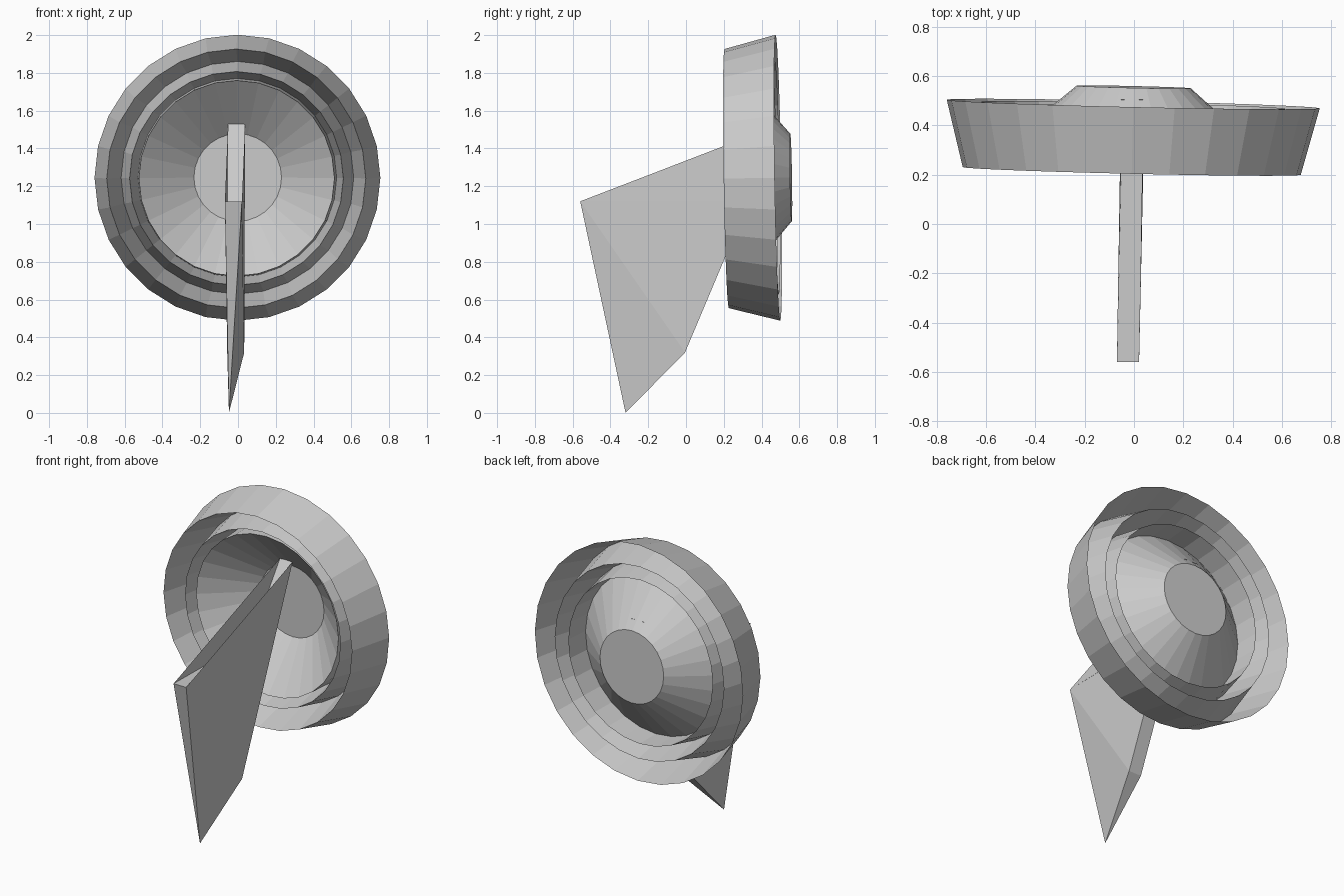
import bpy, bmesh, math
from mathutils import Vector

cube = bpy.data.objects.get("Cube")
if cube:
    bpy.data.objects.remove(cube, do_unlink=True)

grey = bpy.data.materials.new("plain grey")
grey.use_nodes = True
COLOUR = (0.6, 0.6, 0.6, 1)
grey.diffuse_color = COLOUR
grey.node_tree.nodes["Principled BSDF"].inputs["Base Color"].default_value = COLOUR


def add_object(name, bm):
    mesh = bpy.data.meshes.new(name)
    bm.to_mesh(mesh)
    bm.free()
    mesh.materials.append(grey)
    obj = bpy.data.objects.new(name, mesh)
    bpy.context.collection.objects.link(obj)
    return obj


# Corrugated dish: a thin sheet spun from (radius, depth) points, rim to hub
SIDES = 28
RIM_Y = 0.487
profile = [(0.757, 0.487), (0.686, 0.215), (0.616, 0.482), (0.566, 0.265),
           (0.526, 0.47), (0.518, 0.31), (0.232, 0.556)]
axis = Vector((0.023, 1, 0.0166)).normalized()
tilt = Vector((0, 1, 0)).rotation_difference(axis)
centre = Vector((-0.003, RIM_Y, 1.245))

bm = bmesh.new()
rings = []
for radius, depth in profile:
    ring = []
    for i in range(SIDES):
        a = math.tau * i / SIDES
        local = Vector((radius * math.sin(a), depth - RIM_Y, radius * math.cos(a)))
        ring.append(bm.verts.new(centre + tilt @ local))
    rings.append(ring)
for outer, inner in zip(rings, rings[1:]):
    for i in range(SIDES):
        j = (i + 1) % SIDES
        bm.faces.new((outer[i], outer[j], inner[j], inner[i]))
bm.faces.new(rings[-1])
bmesh.ops.recalc_face_normals(bm, faces=bm.faces)
add_object("dish", bm)

# Mounting fin: a slab, slightly turned, that narrows to a point at the bottom
outline = [(-0.56, 1.12), (0.21, 1.12), (0.505, 1.53), (-0.005, 0.32)]
bm = bmesh.new()
left, right = [], []
for y, z in outline:
    mid = -0.012 + 0.022 * min(y, 0.2)
    left.append(bm.verts.new((mid - 0.045, y, z)))
    right.append(bm.verts.new((mid + 0.045, y, z)))
tip = bm.verts.new((-0.048, -0.32, 0.0))
for side in (left, right):
    bm.faces.new(side[:3])
    bm.faces.new((side[0], side[2], side[3]))
    bm.faces.new((side[0], side[3], tip))
for i in range(3):
    bm.faces.new((left[i], left[i + 1], right[i + 1], right[i]))
for i in (0, 3):
    bm.faces.new((left[i], right[i], tip))
bmesh.ops.recalc_face_normals(bm, faces=bm.faces)
add_object("mounting_fin", bm)
